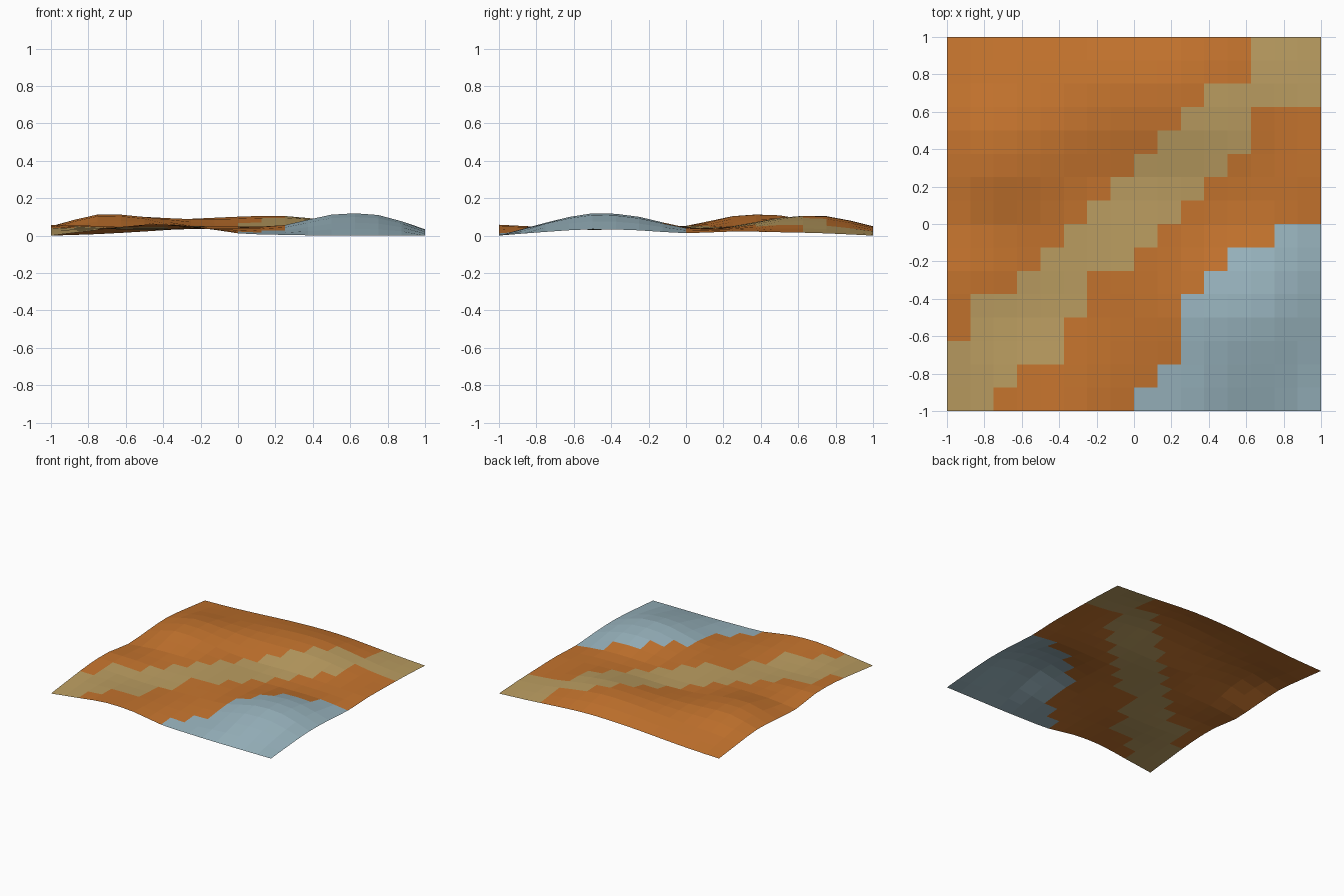
import bpy, bmesh

if "Cube" in bpy.data.objects:
    bpy.data.objects.remove(bpy.data.objects["Cube"])

N = 16  # cells per side

# Coarse relief, thousandths of a unit: rows back (y=1) to front (y=-1), columns left to right
RELIEF = [
    [0, 8, 22, 38, 48, 48, 32, 14, 0],
    [28, 55, 65, 82, 100, 102, 72, 35, 12],
    [50, 108, 100, 88, 90, 95, 75, 38, 18],
    [38, 104, 90, 56, 45, 50, 45, 35, 22],
    [25, 48, 52, 50, 45, 38, 42, 40, 13],
    [55, 52, 40, 45, 50, 50, 95, 92, 28],
    [52, 38, 30, 35, 42, 56, 112, 110, 34],
    [28, 40, 45, 42, 30, 28, 64, 64, 20],
    [0, 30, 58, 50, 12, 4, 0, 0, 0],
]
# Sandy path: first and last+1 cell of each row, back to front
PATH = [(13, 16), (13, 16), (11, 16), (10, 13), (9, 13), (8, 12), (7, 11), (6, 10),
        (5, 9), (4, 8), (3, 6), (1, 6), (1, 5), (0, 5), (0, 3), (0, 2)]
# Water: first cell of each row (16 = none)
WATER = [16] * 8 + [14, 12, 11, 10, 10, 10, 9, 8]


def refine(row):
    """Insert cubic midpoints between coarse samples."""
    out = []
    for i in range(len(row) - 1):
        a = row[i - 1] if i else 2 * row[0] - row[1]
        d = row[i + 2] if i + 2 < len(row) else 2 * row[-1] - row[-2]
        out += [row[i], (9 * (row[i] + row[i + 1]) - a - d) / 16]
    return out + [row[-1]]


rows = [refine(r) for r in RELIEF]
cols = [refine(c) for c in zip(*rows)]  # cols[x][y]


def material(name, color):
    m = bpy.data.materials.new(name)
    m.diffuse_color = (*color, 1)
    m.use_nodes = True
    m.node_tree.nodes["Principled BSDF"].inputs["Base Color"].default_value = m.diffuse_color
    return m


# Terrain sheet with flat, per-cell coloured faces
bm = bmesh.new()
grid = [[bm.verts.new((-1 + 2 * i / N, 1 - 2 * j / N, max(0, cols[i][j]) / 1000))
         for i in range(N + 1)] for j in range(N + 1)]
for j in range(N):
    for i in range(N):
        f = bm.faces.new((grid[j][i], grid[j + 1][i], grid[j + 1][i + 1], grid[j][i + 1]))
        if PATH[j][0] <= i < PATH[j][1]:
            f.material_index = 1
        elif i >= WATER[j]:
            f.material_index = 2

mesh = bpy.data.meshes.new("terrain")
bm.to_mesh(mesh)
bm.free()
for m in (material("earth", (0.56, 0.175, 0.027)),
          material("sand", (0.50, 0.34, 0.12)),
          material("water", (0.32, 0.46, 0.52))):
    mesh.materials.append(m)
bpy.context.collection.objects.link(bpy.data.objects.new("terrain", mesh))
